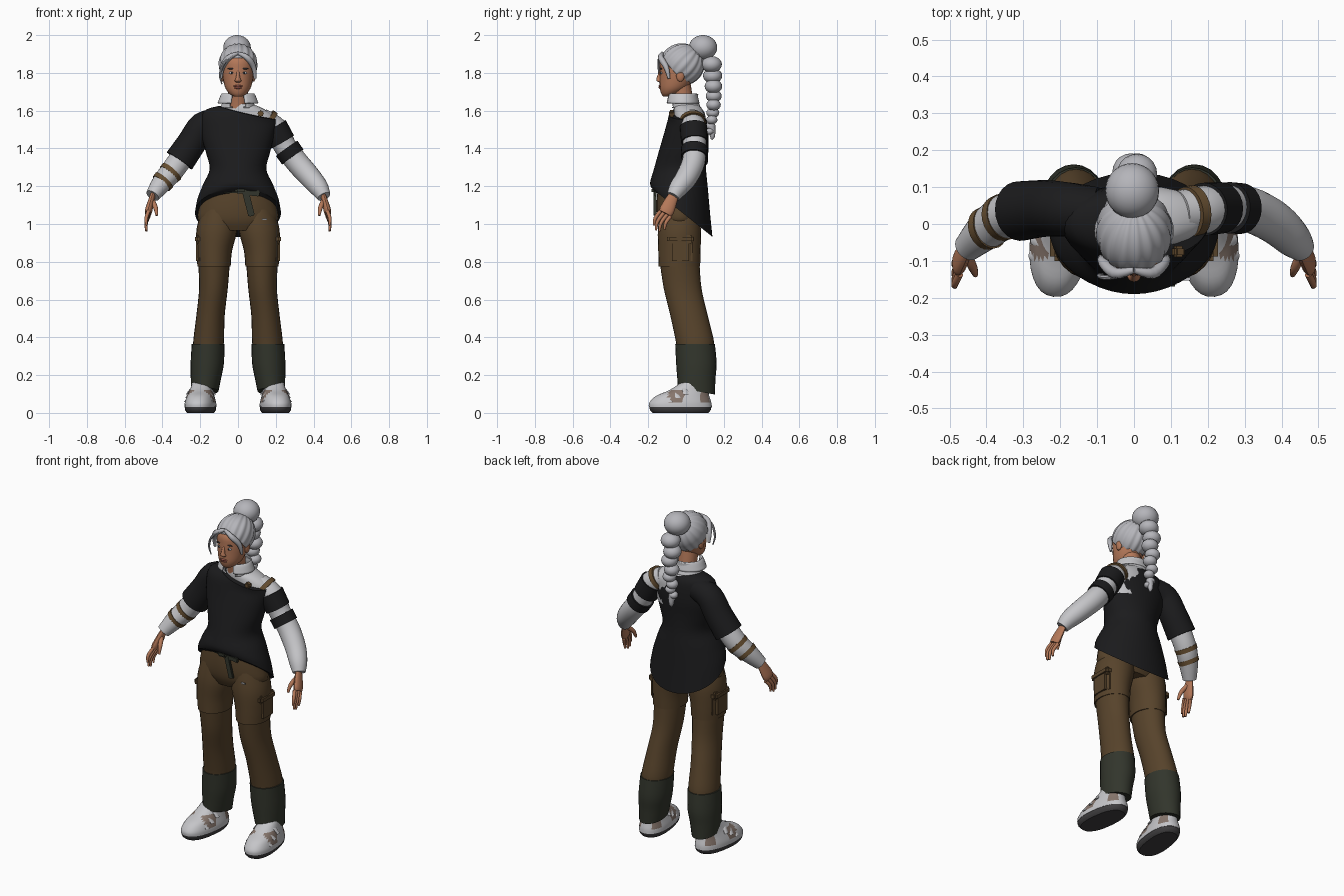
import bpy, bmesh, math
from mathutils import Vector, Matrix

if "Cube" in bpy.data.objects:
    bpy.data.objects.remove(bpy.data.objects["Cube"])

made = []


def material(name, r, g, b):
    m = bpy.data.materials.new(name)
    m.use_nodes = True
    m.diffuse_color = (r, g, b, 1)
    shader = m.node_tree.nodes["Principled BSDF"]
    shader.inputs["Base Color"].default_value = (r, g, b, 1)
    shader.inputs["Roughness"].default_value = 0.8
    return m


HAIR = material("silver_hair", .46, .46, .49)
WHITE = material("white_cloth", .56, .56, .58)
BLACK = material("black_cloth", .011, .011, .012)
BROWN = material("brown_trousers", .095, .056, .024)
OLIVE = material("dark_olive", .032, .036, .025)
SKIN = material("skin", .46, .19, .1)
STRAP = material("brown_strap", .13, .075, .03)
SOLE = material("dark_sole", .05, .048, .05)
TAUPE = material("taupe_panel", .24, .18, .15)
LIP = material("lips", .34, .1, .07)


def finish(name, bm, mat):
    bmesh.ops.recalc_face_normals(bm, faces=bm.faces)
    mesh = bpy.data.meshes.new(name)
    bm.to_mesh(mesh)
    bm.free()
    mesh.materials.append(mat)
    ob = bpy.data.objects.new(name, mesh)
    bpy.context.collection.objects.link(ob)
    made.append(ob)
    return ob


def smooth_rings(rings, steps):
    """Spline through the rings, one value at a time."""
    rings = [tuple(r) + (0,) * (7 - len(r)) for r in rings]
    ext = [rings[0]] + rings + [rings[-1]]
    out = []
    for a, b, c, d in zip(ext, ext[1:], ext[2:], ext[3:]):
        for k in range(steps):
            t = k / steps
            out.append([.5 * (2*q + (r-p)*t + (2*p-5*q+4*r-s)*t*t + (3*q-p-3*r+s)*t**3)
                        for p, q, r, s in zip(a, b, c, d)])
    return out + [rings[-1]]


def loft(name, rings, mat, side=1, path=False, caps=True, sides=24, steps=4, power=2):
    """Rings are x, y, z, two radii and optional slopes; path turns them along the line."""
    rows = smooth_rings(rings, steps)
    bm = bmesh.new()
    loops = []
    for i, (x, y, z, ra, rb, sx, sy) in enumerate(rows):
        if path:
            t = Vector(rows[min(i + 1, len(rows) - 1)][:3]) - Vector(rows[max(i - 1, 0)][:3])
            u = t.cross(Vector((1, 0, 0))).normalized()
            v = t.cross(u).normalized()
        else:
            u, v = Vector((1, 0, sx)), Vector((0, 1, sy))
        loop = []
        for k in range(sides):
            a = math.tau * k / sides
            c, s = (math.copysign(abs(f) ** (2 / power), f) for f in (math.cos(a), math.sin(a)))
            p = Vector((x, y, z)) + u * ra * c + v * rb * s
            loop.append(bm.verts.new((p.x * side, p.y, p.z)))
        loops.append(loop)
    for lo, hi in zip(loops, loops[1:]):
        for k in range(sides):
            n = (k + 1) % sides
            bm.faces.new((lo[k], lo[n], hi[n], hi[k]))
    if caps:
        bm.faces.new(loops[0])
        bm.faces.new(loops[-1])
    return finish(name, bm, mat)


def tube(name, points, mat, side=1, flat=1, **kw):
    return loft(name, [(x, y, z, r, r * flat) for x, y, z, r in points], mat, side, True, **kw)


def ball(name, at, size, mat, segments=20):
    bm = bmesh.new()
    bmesh.ops.create_uvsphere(bm, u_segments=segments, v_segments=segments // 2, radius=1,
                              matrix=Matrix.LocRotScale(Vector(at), None, Vector(size)))
    return finish(name, bm, mat)


def box(name, at, size, mat, bevel=.01, turn=0):
    bm = bmesh.new()
    bmesh.ops.create_cube(bm, size=1, matrix=Matrix.LocRotScale(
        Vector(at), Matrix.Rotation(turn, 3, 'Y'), Vector(size)))
    bmesh.ops.bevel(bm, geom=bm.edges[:], offset=bevel, segments=2, affect='EDGES')
    return finish(name, bm, mat)


def thicken(ob, amount):
    mod = ob.modifiers.new("thickness", 'SOLIDIFY')
    mod.thickness = amount


# Head, face and neck
loft("head", [(0, -.1, 1.675, .02, .02), (0, -.085, 1.69, .045, .046), (0, -.065, 1.72, .067, .074),
              (0, -.05, 1.77, .08, .09), (0, -.045, 1.82, .085, .095), (0, -.04, 1.87, .085, .094),
              (0, -.03, 1.93, .05, .06)], SKIN)
loft("neck", [(0, 0, 1.56, .065, .055), (0, -.01, 1.63, .052, .052), (0, -.03, 1.74, .055, .055)], SKIN)
loft("nose", [(0, -.135, 1.81, .007, .006), (0, -.143, 1.775, .011, .012),
              (0, -.142, 1.758, .018, .014), (0, -.136, 1.75, .01, .006)], SKIN, sides=12)
ball("upper_lip", (0, -.137, 1.73), (.024, .008, .006), LIP)
ball("lower_lip", (0, -.136, 1.722), (.02, .009, .007), LIP)
for s, word in ((1, "left"), (-1, "right")):
    ball(word + "_eye", (s * .033, -.13, 1.8), (.014, .006, .007), WHITE)
    ball(word + "_iris", (s * .033, -.134, 1.8), (.006, .004, .006), BLACK, 12)
    ball(word + "_eyebrow", (s * .035, -.131, 1.822), (.02, .005, .004), SOLE, 12)
    ball(word + "_ear", (s * .082, -.03, 1.785), (.012, .022, .032), SKIN)

# Swept-back hair, cut along the hairline and grooved towards the bun
bm = bmesh.new()
bmesh.ops.create_uvsphere(bm, u_segments=96, v_segments=32, radius=1)
bmesh.ops.rotate(bm, verts=bm.verts, matrix=Matrix.Rotation(-.7, 3, 'X'))
pull = Matrix.Rotation(.7, 3, 'X')
for v in bm.verts:
    q = pull @ v.co
    spread = math.hypot(q.x, q.y)
    v.co *= 1 + .025 * spread * math.sin(16 * math.atan2(q.y, q.x))
    v.co = Vector((v.co.x * .101, v.co.y * .116 - .02, v.co.z * .11 + 1.845))
bmesh.ops.bisect_plane(bm, geom=bm.verts[:] + bm.edges[:] + bm.faces[:], clear_inner=True,
                       plane_co=(0, -.03, 1.77), plane_no=(0, 1.1, 1))
thicken(finish("hair_cap", bm, HAIR), .012)
for s, word in ((1, "left"), (-1, "right")):
    tube(word + "_fringe", [(.0, -.125, 1.905, .008), (.05, -.133, 1.88, .016),
                            (.083, -.105, 1.83, .014), (.09, -.09, 1.77, .007)], HAIR, s, sides=10)
tube("loose_lock", [(-.03, -.14, 1.89, .006), (-.075, -.145, 1.85, .007),
                    (-.095, -.14, 1.79, .006), (-.085, -.135, 1.74, .003)], HAIR, sides=8)
ball("hair_bun", (-.005, .09, 1.934), (.073, .075, .066), HAIR, 28)
ball("hair_tie", (0, .055, 1.9), (.055, .04, .045), HAIR)
height = 1.845
for i in range(9):
    r = .055 - .0042 * i
    ball(f"braid_{i + 1}", ((-1) ** i * .008, .135 + .012 * math.sin(i / 2), height),
         (r, r, r * .8), HAIR)
    height -= r * 1.1
tube("braid_tip", [(0, .135, height + .05, .02), (0, .14, height, .014),
                   (0, .135, height - .02, .004)], HAIR, sides=10)

# Shirt yoke and folded collar, open at the throat
loft("white_shirt", [(.03, .01, 1.42, .14, .09), (.03, .015, 1.52, .165, .088),
                     (.04, .018, 1.57, .15, .082), (.03, .01, 1.61, .105, .075),
                     (.01, .0, 1.635, .068, .06)], WHITE)
collar = loft("collar", [(0, 0, 1.615, .085, .07), (0, -.01, 1.65, .074, .068), (0, -.015, 1.688, .078, .072),
                         (0, -.018, 1.685, .09, .078), (0, -.018, 1.64, .108, .09)],
              WHITE, caps=False, sides=36)
bm = bmesh.new()
bm.from_mesh(collar.data)
bmesh.ops.delete(bm, context='FACES', geom=[
    f for f in bm.faces if f.calc_center_median().y < -.04 and abs(f.calc_center_median().x) < .035])
bm.to_mesh(collar.data)
bm.free()
thicken(collar, .008)

# Off-shoulder black top with a low back hem
loft("black_top", [(.05, .0, 1.59, .15, .09, -.23, .1), (.01, .003, 1.56, .195, .1, -.16, .1),
                   (0, -.003, 1.48, .195, .113), (0, -.02, 1.38, .17, .125),
                   (0, -.032, 1.29, .15, .138), (0, -.037, 1.21, .185, .152, 0, -.1),
                   (0, -.03, 1.13, .215, .157, 0, -.45), (0, -.02, 1.06, .228, .16, 0, -.8)], BLACK, sides=40)
tube("right_black_sleeve", [(-.1, .035, 1.545, .065), (-.185, .04, 1.52, .074), (-.245, .042, 1.43, .077),
                            (-.31, .035, 1.335, .081)], BLACK)
tube("left_black_sleeve", [(.19, .04, 1.515, .072), (.215, .042, 1.47, .071), (.235, .044, 1.435, .07)], BLACK)
tube("left_black_armband", [(.258, .044, 1.4, .07), (.29, .042, 1.355, .069)], BLACK)

# White sleeves with wrapped straps
tube("left_white_sleeve", [(.12, .03, 1.555, .06), (.2, .04, 1.5, .066), (.25, .045, 1.41, .06),
                           (.31, .04, 1.33, .061), (.38, .005, 1.25, .058), (.43, -.04, 1.19, .05),
                           (.455, -.068, 1.145, .036)], WHITE)
tube("right_white_sleeve", [(-.27, .042, 1.39, .062), (-.35, .02, 1.28, .061), (-.405, -.02, 1.215, .053),
                            (-.452, -.065, 1.15, .038)], WHITE)
tube("shoulder_strap", [(.145, .032, 1.548, .069), (.165, .035, 1.532, .071)], STRAP)
box("chest_strap", (.12, -.075, 1.585), (.03, .03, .03), STRAP, .006, .4)
for i, (x, y, z) in enumerate([(-.35, .02, 1.28), (-.39, -.008, 1.233)]):
    tube(f"forearm_strap_{i + 1}", [(x, y, z, .064 - .004 * i),
                                    (x - .016, y - .006, z - .018, .062 - .004 * i)], STRAP)

for s, word in ((1, "left"), (-1, "right")):
    # Hands
    tube(word + "_palm", [(.447, -.058, 1.165, .024), (.46, -.08, 1.12, .033), (.472, -.1, 1.075, .039),
                          (.477, -.11, 1.055, .034)], SKIN, s, .5, sides=16)
    for i, length in enumerate((.075, .092, .09, .07)):
        y, z = -.136 + .018 * i, 1.068 - .009 * i
        tube(f"{word}_finger_{i + 1}", [(.473, y, z, .01), (.486, y - length * .36, z - length * .5, .0095),
                                        (.485, y - length * .45, z - length, .006)], SKIN, s, sides=10)
    tube(word + "_thumb", [(.452, -.085, 1.12, .014), (.436, -.12, 1.085, .012),
                           (.43, -.138, 1.045, .007)], SKIN, s, sides=10)

    # Trouser legs, cargo pockets and cuffs
    loft(word + "_thigh", [(.1, -.035, 1.08, .09, .1), (.112, -.035, .97, .108, .114),
                           (.125, -.035, .86, .094, .112), (.127, -.035, .775, .088, .11)], BROWN, s)
    loft(word + "_shin", [(.127, -.034, .8, .084, .105), (.13, -.018, .66, .076, .1),
                          (.145, .015, .52, .075, .099), (.155, .045, .39, .081, .101),
                          (.158, .05, .34, .08, .098)], BROWN, s)
    loft(word + "_cuff", [(.158, .048, .365, .087, .105), (.163, .055, .26, .088, .107),
                          (.17, .055, .18, .08, .101), (.175, .055, .115, .072, .098, 0, -.18)], OLIVE, s)
    box(word + "_pocket", (s * .198, -.03, .855), (.05, .13, .14), BROWN, .02)
    box(word + "_pocket_flap", (s * .202, -.03, .92), (.052, .14, .045), BROWN, .012)

    # Strapped sports shoes, toes turned out
    shoe = [loft(word + "_sole", [(0, -.03, 0, .068, .148), (0, -.03, .015, .078, .162),
                                  (0, -.03, .035, .08, .166)], SOLE, power=2.4, steps=2)]
    upper = loft(word + "_shoe", [(0, -.03, .03, .082, .168), (0, -.03, .055, .08, .165),
                                  (0, -.018, .09, .07, .142), (0, .015, .12, .06, .105),
                                  (0, .045, .16, .052, .072)], WHITE, power=2.3, sides=32)
    upper.data.materials.append(TAUPE)
    for f in upper.data.polygons:
        c = f.center
        if .058 < c.z < .12 and (-.1 < c.y < -.01 or c.y > .07) and abs(c.x) > .03:
            f.material_index = 1
    shoe.append(upper)
    for i in range(3):
        y, z = -.105 + .042 * i, .103 + .02 * i
        shoe.append(loft(f"{word}_shoe_strap_{i + 1}", [
            (e * .074, y + .012 * (e * e), z - .045 * abs(e) ** 3, .006, .014)
            for e in (-1, -.6, 0, .6, 1)], WHITE, path=False, sides=10))
    for ob in shoe:
        ob.location = (s * .195, 0, 0)
        ob.rotation_euler.z = s * .12

# Trouser seat, belt and its hanging tie
loft("trouser_seat", [(0, -.04, 1.21, .18, .108), (0, -.04, 1.1, .203, .116),
                      (0, -.035, 1.02, .212, .114), (0, -.035, .965, .15, .09)], BROWN, sides=32)
loft("belt", [(0, -.04, 1.195, .187, .118), (0, -.04, 1.165, .194, .121)], OLIVE, sides=32)
box("belt_knot", (.015, -.165, 1.178), (.06, .035, .035), OLIVE)
box("belt_tie_long", (.055, -.164, 1.11), (.035, .014, .14), OLIVE, .005, -.25)
box("belt_tie_short", (.07, -.162, 1.165), (.09, .014, .03), OLIVE, .005, .1)
box("pocket_label", (.14, -.149, 1.025), (.025, .008, .008), WHITE, .001)

bpy.ops.object.select_all(action='DESELECT')
for ob in made:
    ob.select_set(True)
bpy.context.view_layer.objects.active = made[0]
bpy.ops.object.shade_smooth_by_angle(angle=math.radians(40))
